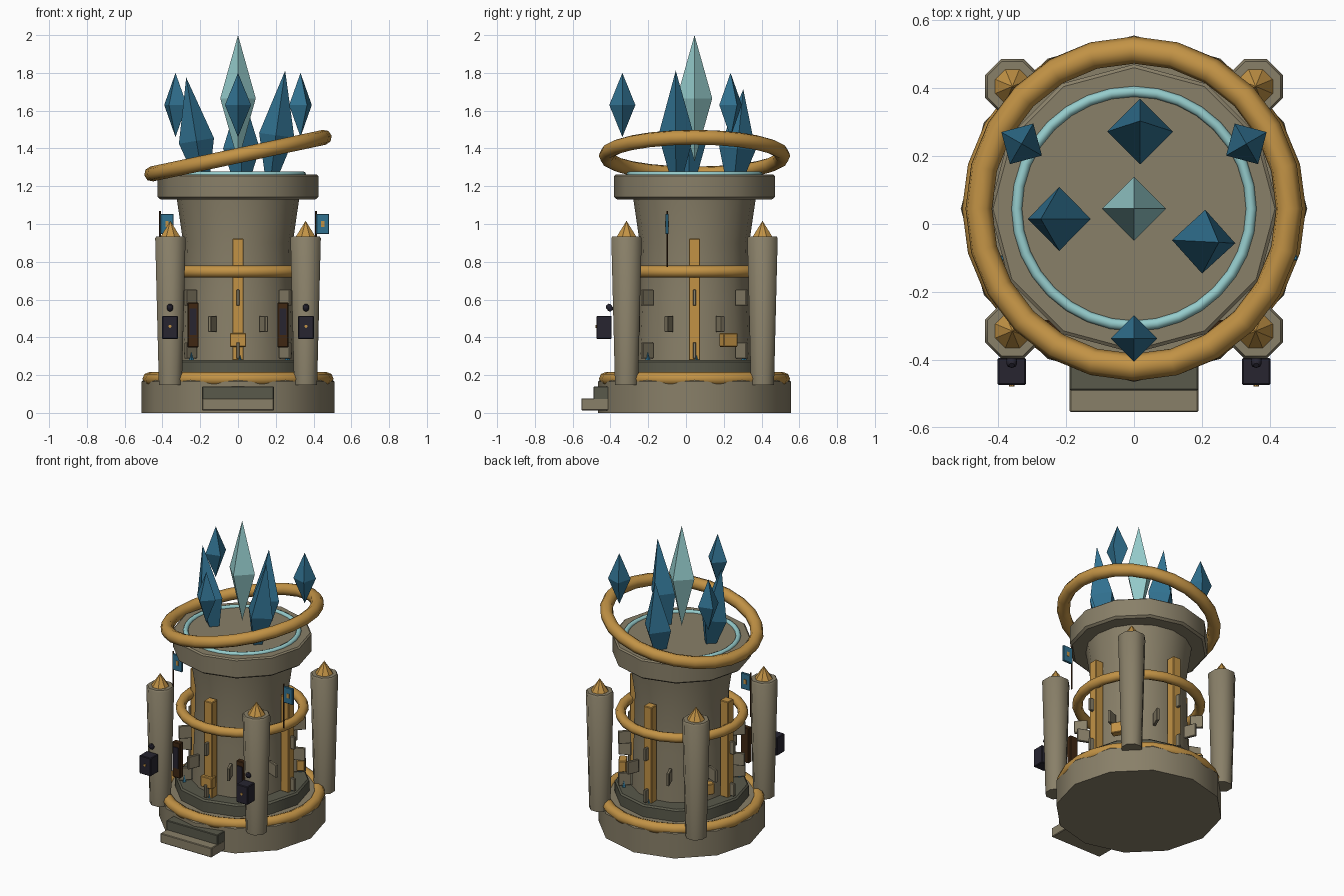
import bpy, bmesh, math
from mathutils import Vector, Matrix

if "Cube" in bpy.data.objects:
    bpy.data.objects.remove(bpy.data.objects["Cube"])

CY = 0.045  # tower axis in y


def material(name, r, g, b):
    m = bpy.data.materials.new(name)
    m.diffuse_color = (r, g, b, 1)
    m.use_nodes = True
    m.node_tree.nodes["Principled BSDF"].inputs["Base Color"].default_value = m.diffuse_color
    return m


STONE = material("stone", 0.25, 0.215, 0.14)
DARK = material("dark_stone", 0.10, 0.10, 0.07)
GOLD = material("gold", 0.54, 0.29, 0.06)
BLUE = material("crystal_blue", 0.03, 0.165, 0.28)
PALE = material("pale_teal", 0.30, 0.60, 0.60)
WOOD = material("brown_wood", 0.05, 0.02, 0.006)
IRON = material("dark_iron", 0.02, 0.018, 0.03)


def finish(bm, name, mat, loc, rot=(0, 0, 0), smooth=None):
    bmesh.ops.recalc_face_normals(bm, faces=bm.faces)
    me = bpy.data.meshes.new(name)
    bm.to_mesh(me)
    bm.free()
    ob = bpy.data.objects.new(name, me)
    ob.location, ob.rotation_euler = loc, rot
    me.materials.append(mat)
    bpy.context.collection.objects.link(ob)
    if smooth:
        bpy.ops.object.select_all(action='DESELECT')
        ob.select_set(True)
        bpy.context.view_layer.objects.active = ob
        bpy.ops.object.shade_smooth_by_angle(angle=math.radians(smooth))
    return ob


def lathe(name, profile, n, mat, loc=(0, CY, 0), rot=(0, 0, 0), phase=0, smooth=None):
    """Turn (radius, z) points round z; ends are capped."""
    bm = bmesh.new()
    rings = [[bm.verts.new((r * math.cos(phase + math.tau * i / n),
                            r * math.sin(phase + math.tau * i / n), z))
              for i in range(n)] for r, z in profile]
    for a, b in zip(rings, rings[1:]):
        for i in range(n):
            j = (i + 1) % n
            bm.faces.new((a[i], a[j], b[j], b[i]))
    for ring, p in ((rings[0], profile[0]), (rings[-1], profile[-1])):
        if p[0] > 0:
            bm.faces.new(ring)
    bmesh.ops.remove_doubles(bm, verts=bm.verts, dist=1e-5)
    return finish(bm, name, mat, loc, rot, smooth)


def torus(name, R, r, mat, loc, rot=(0, 0, 0), n=24, m=8):
    bm = bmesh.new()
    v = [[bm.verts.new(((R + r * math.cos(math.tau * j / m)) * math.cos(math.tau * i / n),
                        (R + r * math.cos(math.tau * j / m)) * math.sin(math.tau * i / n),
                        r * math.sin(math.tau * j / m))) for j in range(m)] for i in range(n)]
    for i in range(n):
        for j in range(m):
            bm.faces.new((v[i][j], v[(i + 1) % n][j],
                          v[(i + 1) % n][(j + 1) % m], v[i][(j + 1) % m]))
    return finish(bm, name, mat, loc, rot, 50)


def box(name, size, mat, loc, rz=0, bevel=0):
    bm = bmesh.new()
    bmesh.ops.create_cube(bm, size=1)
    bmesh.ops.scale(bm, vec=size, verts=bm.verts)
    if bevel:
        bmesh.ops.bevel(bm, geom=bm.edges[:], offset=bevel, segments=1, affect='EDGES')
    return finish(bm, name, mat, loc, (0, 0, rz))


def polar(r, a, z):
    return (r * math.cos(a), CY + r * math.sin(a), z)


def crystal(name, r, h, mat, loc, rot=(0, 0, 0)):
    return lathe(name, [(0, -h), (r, 0), (0, h)], 4, mat, loc, rot)


# Base, plinth, tower body and cap
lathe("base", [(0.51, 0), (0.51, 0.165), (0.48, 0.2)], 12, STONE, smooth=35)
torus("base_ring", 0.47, 0.036, GOLD, (0, CY, 0.18))
lathe("plinth", [(0.41, 0.19), (0.41, 0.27), (0.40, 0.28)], 12, DARK, smooth=35)
lathe("tower_body", [(0.31, 0.27), (0.297, 0.6), (0.29, 0.9), (0.325, 1.14)], 16, STONE, smooth=40)
lathe("cap", [(0.41, 1.13), (0.425, 1.142), (0.425, 1.255), (0.415, 1.263)], 12, STONE, smooth=35)
torus("body_ring", 0.375, 0.032, GOLD, (0, CY, 0.748))
torus("glow_ring", 0.345, 0.016, PALE, (0, CY, 1.262), n=32)
torus("tilted_ring", 0.467, 0.04, GOLD, (0, CY, 1.362), (0, math.radians(-12), 0))

# Steps
box("lower_step", (0.38, 0.18, 0.064), STONE, (0, -0.464, 0.045), bevel=0.004)
box("upper_step", (0.38, 0.16, 0.07), DARK, (0, -0.41, 0.105), bevel=0.004)

# Pilasters
for k in range(4):
    a = k * math.pi / 2
    box("pilaster", (0.06, 0.06, 0.645), GOLD, polar(0.335, a, 0.6), a, 0.004)

# Three gold boxes around the tower
for k in range(3):
    a = math.radians(-90 + 120 * k)
    box("gold_box", (0.05, 0.085, 0.072), GOLD, polar(0.36, a, 0.386), a, 0.004)

# Rows of thin stones standing out from the wall, small crystals at their foot
for row, z in enumerate((0.33, 0.47, 0.61)):
    for k in range(8):
        a = k * math.pi / 4 + (math.pi / 8 if row == 1 else 0)
        box("wall_stone", (0.08, 0.018, 0.085), STONE, polar(0.354, a, z), a, 0.003)
for k in range(8):
    lathe("seed_crystal", [(0.014, 0), (0, 0.045)], 4, BLUE, polar(0.36, k * math.pi / 4 + 0.03, 0.278))

# Corner columns with gold tips
for sx in (-1, 1):
    for sy in (-1, 1):
        p = (sx * 0.358, CY + sy * 0.36, 0)
        lathe("column", [(0.066, 0.147), (0.087, 0.925), (0.08, 0.935)], 8, STONE, p,
              phase=math.pi / 8, smooth=50)
        lathe("column_tip", [(0.056, 0.933), (0, 1.017)], 8, GOLD, p, phase=math.pi / 8)

# Lanterns, wooden panels and flags, one of each per side
for s in (-1, 1):
    x = s * 0.36
    box("lantern", (0.084, 0.08, 0.122), IRON, (x, -0.434, 0.453), bevel=0.004)
    lathe("lantern_stud", [(0.008, 0), (0.008, 0.006)], 8, GOLD, (x, -0.473, 0.458), (math.pi / 2, 0, 0))
    lathe("lantern_hook", [(0.008, -0.02), (0.016, -0.01), (0.016, 0.01), (0.008, 0.02)], 8, IRON,
          (x, -0.405, 0.557), (0.6, 0, 0), smooth=50)
    box("wood_panel", (0.058, 0.035, 0.237), WOOD, (s * 0.238, -0.30, 0.465), bevel=0.004)
    box("panel_inset", (0.036, 0.008, 0.14), IRON, (s * 0.238, -0.319, 0.482))
    lathe("flag_pole", [(0.005, 0.772), (0.005, 1.068)], 6, WOOD, (s * 0.412, -0.10, 0))
    box("flag", (0.068, 0.016, 0.108), BLUE, (s * 0.412 + 0.036, -0.10, 1.0), bevel=0.003)
    box("flag_emblem", (0.018, 0.022, 0.03), GOLD, (s * 0.412 + 0.036, -0.10, 1.0))

# Crystals on top
crystal("centre_crystal", 0.094, 0.335, PALE, (0, CY, 1.665))
crystal("left_crystal", 0.094, 0.34, BLUE, (-0.22, 0.015, 1.44), (0, -0.16, 0))
crystal("right_crystal", 0.094, 0.345, BLUE, (0.205, -0.052, 1.47), (0, 0.13, -0.05))
crystal("rear_crystal", 0.097, 0.315, BLUE, (0.018, 0.272, 1.40), (-0.1, 0, 0))
for k in range(3):
    a = math.radians(-90 + 120 * k)
    crystal("floating_crystal", 0.069, 0.17, BLUE, polar(0.382, a, 1.63), (0, 0, a))
